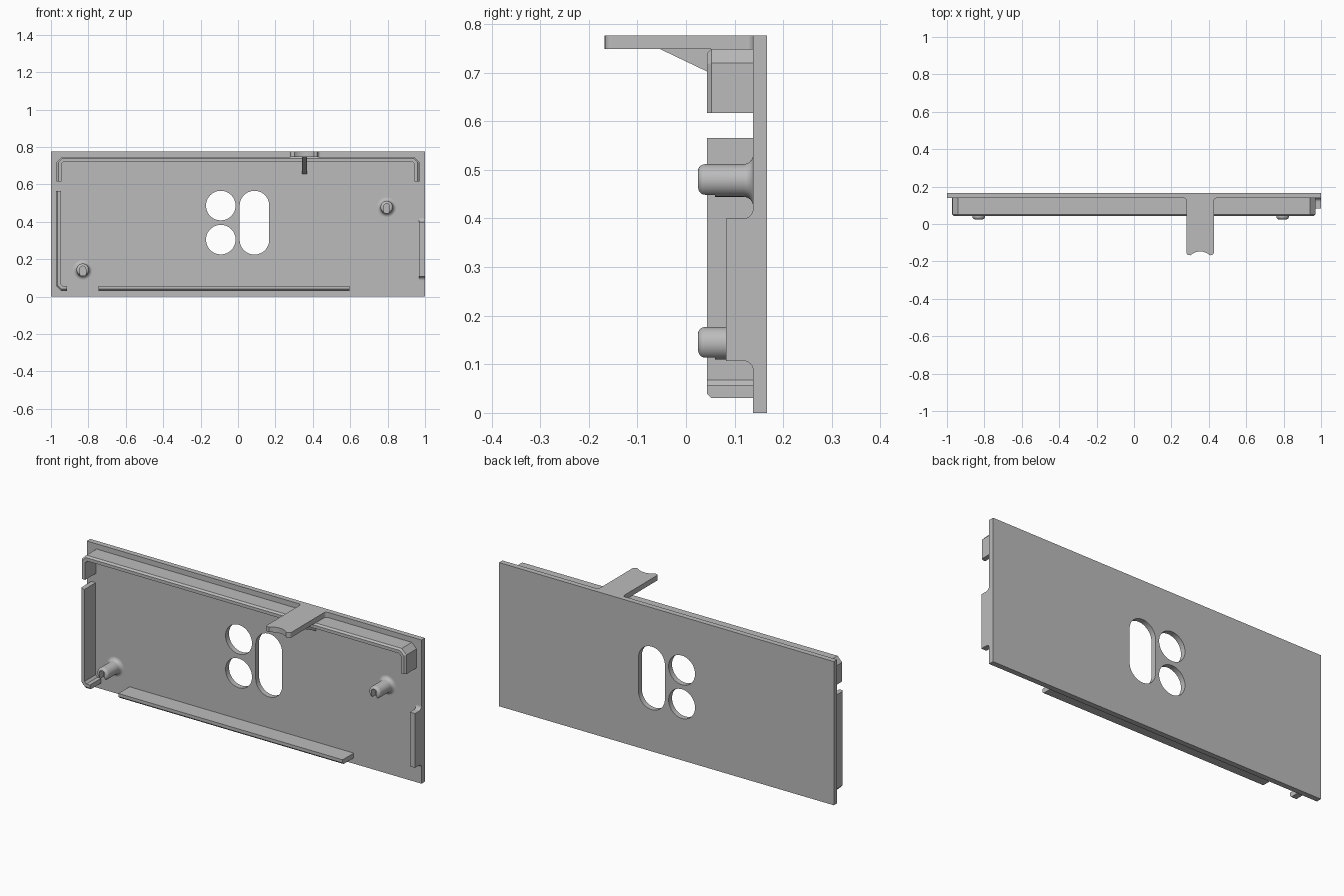
import bpy, bmesh, math
from mathutils import Vector

if "Cube" in bpy.data.objects:
    bpy.data.objects.remove(bpy.data.objects["Cube"], do_unlink=True)

grey = bpy.data.materials.new("plain grey")
grey.use_nodes = True
grey.diffuse_color = (0.5, 0.5, 0.5, 1)
grey.node_tree.nodes["Principled BSDF"].inputs["Base Color"].default_value = (0.5, 0.5, 0.5, 1)

BACK, FACE, RIM = 0.167, 0.138, 0.043   # plate back, plate front, rim front


def finish(name, bm, smooth=True):
    bmesh.ops.recalc_face_normals(bm, faces=bm.faces)
    mesh = bpy.data.meshes.new(name)
    bm.to_mesh(mesh)
    bm.free()
    obj = bpy.data.objects.new(name, mesh)
    bpy.context.collection.objects.link(obj)
    mesh.materials.append(grey)
    if smooth:
        shade(obj)
    return obj


def activate(obj):
    bpy.ops.object.select_all(action="DESELECT")
    obj.select_set(True)
    bpy.context.view_layer.objects.active = obj


def shade(obj):
    activate(obj)
    bpy.ops.object.shade_smooth_by_angle(angle=math.radians(30))


def loft(name, rings, smooth=True):
    """Closed rings joined in order, with capped ends."""
    bm = bmesh.new()
    loops = [[bm.verts.new(p) for p in ring] for ring in rings]
    n = len(loops[0])
    for a, b in zip(loops, loops[1:]):
        for i in range(n):
            j = (i + 1) % n
            bm.faces.new((a[i], a[j], b[j], b[i]))
    bm.faces.new(loops[0])
    bm.faces.new(loops[-1])
    return finish(name, bm, smooth)


def prism(name, outline, axis, lo, hi):
    """Outline in the two other axes, pushed along one axis."""
    def place(p, h):
        c = list(p)
        c.insert(axis, h)
        return c
    return loft(name, [[place(p, h) for p in outline] for h in (lo, hi)])


def arc(cx, cy, r, start, end, steps=8):
    angles = [math.radians(start + (end - start) * i / steps) for i in range(steps + 1)]
    return [(cx + r * math.cos(a), cy + r * math.sin(a)) for a in angles]


def cut(obj, cutter):
    mod = obj.modifiers.new("cut", "BOOLEAN")
    mod.operation = "DIFFERENCE"
    mod.solver = "EXACT"
    mod.object = cutter
    activate(obj)
    bpy.ops.object.modifier_apply(modifier=mod.name)
    bpy.data.objects.remove(cutter, do_unlink=True)


def rim(name, path):
    """Thin wall along an x-z path, its outer front edge chamfered."""
    pts = [Vector(p) for p in path]
    section = [(0, FACE), (0, RIM + 0.009), (0.009, RIM), (0.026, RIM), (0.026, FACE)]
    rings = []
    for i, p in enumerate(pts):
        dirs = [(pts[k + 1] - pts[k]).normalized() for k in (i - 1, i) if 0 <= k < len(pts) - 1]
        normals = [Vector((d.y, -d.x)) for d in dirs]
        m = sum(normals, Vector((0, 0))).normalized()
        m /= m.dot(normals[0])
        rings.append([(p.x + m.x * o, y, p.y + m.y * o) for o, y in section])
    loft(name, rings, smooth=False)


# Back plate with two round holes and one slot
plate = prism("back_plate", [(-1, 0), (1, 0), (1, 0.776), (-1, 0.776)], 1, FACE, BACK)
for x, low, high, r in ((-0.092, 0.305, 0.305, 0.079), (-0.092, 0.487, 0.487, 0.079),
                        (0.088, 0.304, 0.487, 0.079)):
    outline = arc(x, high, r, 0, 180, 24) + arc(x, low, r, 180, 360, 24)
    if low == high:
        outline = arc(x, low, r, 0, 352.5, 47)
    cut(plate, prism("hole_cutter", outline, 1, 0.1, 0.2))
shade(plate)

# Rim walls
rim("top_rim", [(-0.97, 0.617), (-0.97, 0.72), (-0.942, 0.748),
                (0.942, 0.748), (0.97, 0.72), (0.97, 0.617)])
rim("side_rim", [(-0.915, 0.031), (-0.947, 0.031), (-0.973, 0.057), (-0.973, 0.565)])
rim("bottom_rail", [(0.595, 0.031), (-0.745, 0.031)])

# Side tab with flared root
tab = [(0.082, 0.107), (0.082, 0.4)]
tab += arc(0.118, 0.42, 0.02, -90, 0)[0:]
tab += arc(0.118, 0.087, 0.02, 0, 90)
prism("side_tab", tab, 0, 0.969, 1.0)

# Arm with notched tip and filleted root
left, right, tip, f = 0.281, 0.427, -0.167, 0.015
arm = arc(left - f, FACE - f, f, 90, 0)
arm += arc(left + 0.015, tip + 0.015, 0.015, 180, 270)
arm += arc((left + right) / 2, tip - 0.055, 0.075, 133, 47, 16)
arm += arc(right - 0.015, tip + 0.015, 0.015, 270, 360)
arm += arc(right + f, FACE - f, f, 180, 90)
prism("arm", arm, 2, 0.748, 0.776)

# Triangular rib under the arm
prism("arm_rib", [(-0.055, 0.749), (FACE, 0.749), (FACE, 0.657)], 0, 0.341, 0.369)

# Locating posts: round tip, flared foot, slot open downward
profile = [(0.02, 0.025)] + [(r, y) for r, y in arc(0.019, 0.039, 0.0145, -80, 0)]
profile += [(r, y) for r, y in arc(0.0535, 0.118, 0.02, 180, 90)]
for side, cx, cz in (("right", -0.83, 0.143), ("left", 0.795, 0.478)):
    rings = [[(cx + r * math.cos(a), y, cz + r * math.sin(a))
              for a in (math.tau * k / 40 for k in range(40))] for r, y in profile]
    post = loft(side + "_post", rings)
    slot = arc(cx, cz + 0.004, 0.016, 0, 180, 12) + [(cx - 0.016, cz - 0.05), (cx + 0.016, cz - 0.05)]
    cut(post, prism("slot_cutter", slot, 1, 0, 0.06))
    shade(post)
